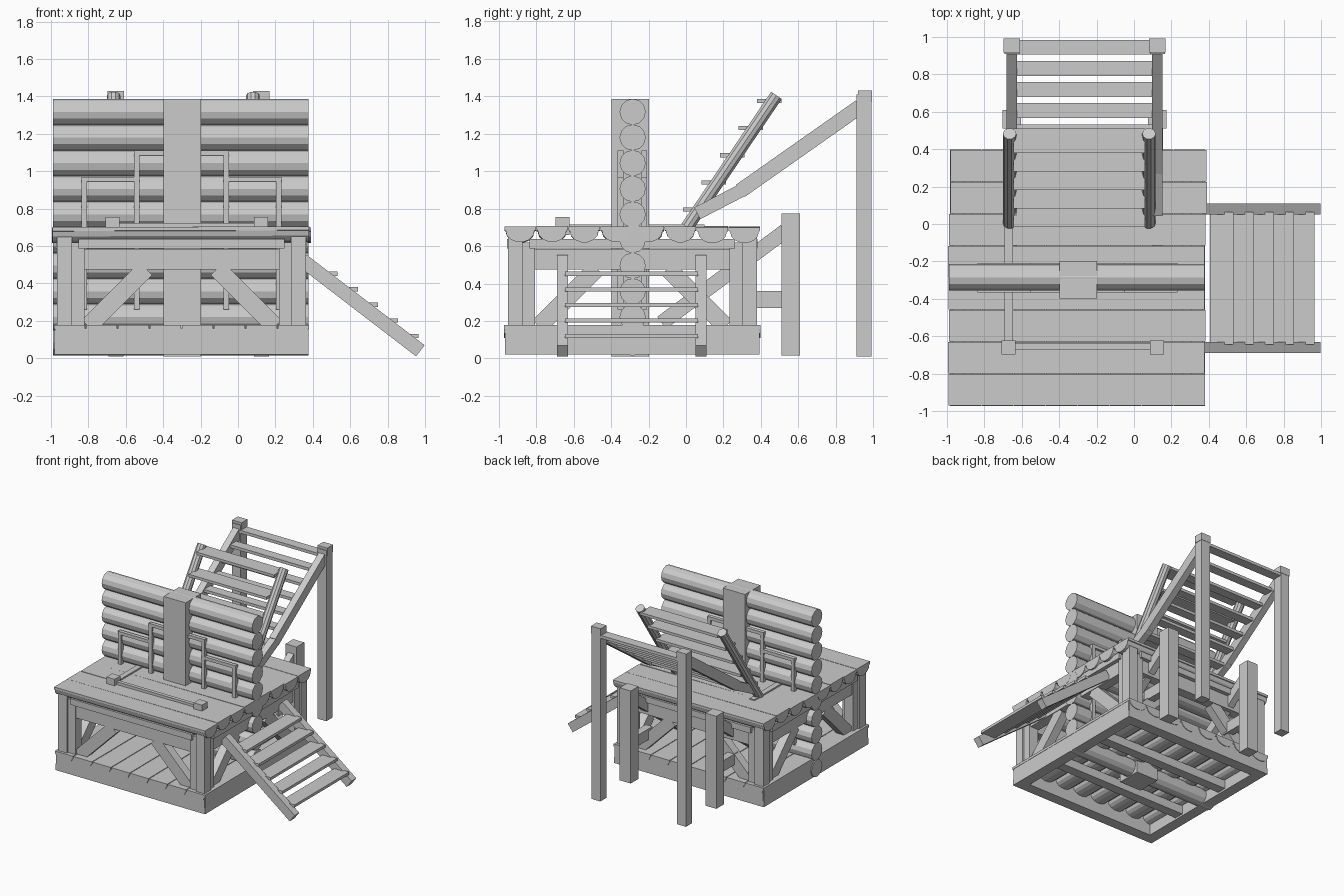
import bpy, bmesh, math, random
from mathutils import Vector, Matrix

if "Cube" in bpy.data.objects:
    bpy.data.objects.remove(bpy.data.objects["Cube"])

random.seed(4)
CX, CY, HALF = -0.302, -0.287, 0.685   # centre and half width of the platform


def sweep(name, profile, p, q):
    """Extrude a 2D profile (side, up) from point p to point q."""
    p, q = Vector(p), Vector(q)
    d = (q - p).normalized()
    side = Vector((1, 0, 0)) if abs(d.z) > 0.999 else d.cross(Vector((0, 0, 1))).normalized()
    up = side.cross(d)
    bm = bmesh.new()
    rings = [[bm.verts.new(o + side * a + up * b) for a, b in profile] for o in (p, q)]
    n = len(profile)
    for i in range(n):
        j = (i + 1) % n
        bm.faces.new((rings[0][i], rings[0][j], rings[1][j], rings[1][i]))
    for r in rings:
        bm.faces.new(r)
    bmesh.ops.recalc_face_normals(bm, faces=bm.faces[:])
    me = bpy.data.meshes.new(name)
    bm.to_mesh(me)
    bm.free()
    ob = bpy.data.objects.new(name, me)
    bpy.context.collection.objects.link(ob)
    return ob


def rect(w, h):
    return [(-w / 2, -h / 2), (w / 2, -h / 2), (w / 2, h / 2), (-w / 2, h / 2)]


def circle(r, n=12):
    return [(r * math.cos(2 * math.pi * i / n), r * math.sin(2 * math.pi * i / n)) for i in range(n)]


def half_log(w, depth):
    """Split log: flat on top, rounded below."""
    arc = [(-w / 2 * 0.92 * math.cos(math.pi * i / 7), -0.022 - (depth - 0.022) * math.sin(math.pi * i / 7))
           for i in range(8)]
    return [(-w / 2, 0), (-w / 2, -0.02)] + arc + [(w / 2, -0.02), (w / 2, 0)]


def beam(name, p, q, w, h):
    return sweep(name, rect(w, h), p, q)


def around(name, p, q, w, h):
    """Repeat a beam on all four sides of the platform; p, q are offsets from its centre."""
    for k in range(4):
        ob = beam(name, p, q, w, h)
        ob.data.transform(Matrix.Translation((CX, CY, 0)) @ Matrix.Rotation(k * math.pi / 2, 4, 'Z'))


# split-log planks of the deck (along x) and of the base floor (along y)
pitch = 2 * HALF / 8
for i in range(8):
    o = -HALF + (i + 0.5) * pitch
    j = random.uniform(-0.008, 0.008)
    sweep("deck_plank", half_log(pitch - 0.003, 0.085),
          (CX - HALF + j, CY + o, 0.703 + j * 0.5), (CX + HALF + j, CY + o, 0.703 - j * 0.5))
    sweep("floor_plank", half_log(pitch - 0.006, 0.07),
          (CX + o, CY - HALF, 0.178), (CX + o, CY + HALF, 0.178))

# base frame, posts, upper beams and braces on each side
around("base_beam", (-0.675, -0.635, 0.09), (0.675, -0.635, 0.09), 0.09, 0.14)
around("base_trim", (-0.68, -0.665, 0.045), (0.68, -0.665, 0.045), 0.03, 0.05)
around("corner_post", (-0.625, -0.625, 0.17), (-0.625, -0.625, 0.68), 0.08, 0.08)
around("side_post", (-0.555, -0.61, 0.17), (-0.555, -0.61, 0.62), 0.07, 0.08)
around("side_post", (0.555, -0.61, 0.17), (0.555, -0.61, 0.62), 0.07, 0.08)
around("upper_beam", (-0.6, -0.6, 0.53), (0.6, -0.6, 0.53), 0.08, 0.11)
around("ledger", (-0.55, -0.64, 0.612), (0.55, -0.64, 0.612), 0.06, 0.05)
for s in (-1, 1):
    around("brace", (s * 0.5, -0.6, 0.17), (s * 0.19, -0.6, 0.48), 0.07, 0.095)
for s in (-0.25, 0.25):
    beam("floor_joist", (CX - 0.6, CY + s, 0.07), (CX + 0.6, CY + s, 0.07), 0.08, 0.07)

# log wall running through the deck, with its centre post
for i in range(10):
    z = 1.317 - i * 0.137
    sweep("wall_log", circle(0.07), (-0.99, -0.285, z), (0.377, -0.285, z))
beam("wall_post", (-0.297, -0.298, 0.01), (-0.297, -0.298, 1.385), 0.2, 0.2)

# stepped trim frames on both faces of the wall
for s in (-1, 1):
    y = -0.287 + s * 0.063
    for m in (-1, 1):
        X = lambda u: CX + m * u
        for u, top in ((0.52, 0.97), (0.24, 1.11)):
            beam("trim_upright", (X(u), y, 0.26), (X(u), y, top), 0.03, 0.03)
        beam("trim_rail", (X(0.535), y, 0.957), (X(0.24), y, 0.957), 0.03, 0.026)
        beam("trim_rail", (X(0.255), y, 1.097), (X(0.08), y, 1.097), 0.03, 0.026)

# thin strips and post caps on the deck
for x in (-0.67, 0.123):
    beam("deck_cap", (x, -0.66, 0.66), (x, -0.66, 0.755), 0.075, 0.075)
beam("deck_strip", (-0.67, -0.655, 0.712), (0.12, -0.655, 0.712), 0.03, 0.025)
beam("deck_strip", (-0.67, -0.66, 0.706), (-0.67, 0.1, 0.706), 0.045, 0.016)

# right-hand stairs
for y in (0.08, -0.66):
    beam("stair_rail", (0.345, y, 0.523), (0.975, y, 0.04), 0.06, 0.075)
for i in range(5):
    x, z = 0.47 + i * 0.108, 0.452 - i * 0.083
    beam("stair_tread", (x, -0.645, z), (x, 0.065, z), 0.125, 0.022)

# leaning ladder with round poles and wide treads
for x in (-0.665, 0.08):
    sweep("ladder_pole", circle(0.036, 10), (x, 0.005, 0.70), (x, 0.483, 1.405))
for i in range(5):
    t = i / 4
    y, z = 0.05 + 0.395 * t, 0.795 + 0.58 * t
    beam("ladder_tread", (-0.645, y, z), (0.06, y, z), 0.13, 0.022)

# rear climbing ramp: tall and short posts, bent stringers, lower brace
for x in (-0.653, 0.125):
    beam("tall_post", (x, 0.95, 0.01), (x, 0.95, 1.41), 0.08, 0.08)
    beam("tall_post_cap", (x, 0.955, 1.37), (x, 0.955, 1.43), 0.088, 0.075)
    beam("ramp_stringer", (x, 0.93, 1.345), (x, 0.29, 0.895), 0.055, 0.08)
    beam("ramp_stringer_foot", (x, 0.325, 0.912), (x, 0.06, 0.775), 0.055, 0.07)
    beam("short_post", (x, 0.56, 0.015), (x, 0.56, 0.775), 0.1, 0.1)
    beam("short_brace", (x, 0.53, 0.68), (x, -0.13, 0.19), 0.055, 0.08)
    beam("short_tie", (x, 0.3, 0.315), (x, 0.52, 0.315), 0.06, 0.09)

# level boards across the ramp
for i in range(8):
    y = 0.945 - i * 0.113
    z = 1.36 - (0.945 - y) * 0.70 if y > 0.3 else 0.775 + (y - 0.06) * 0.52
    beam("ramp_board", (-0.655, y, z), (0.127, y, z), 0.08, 0.024)
